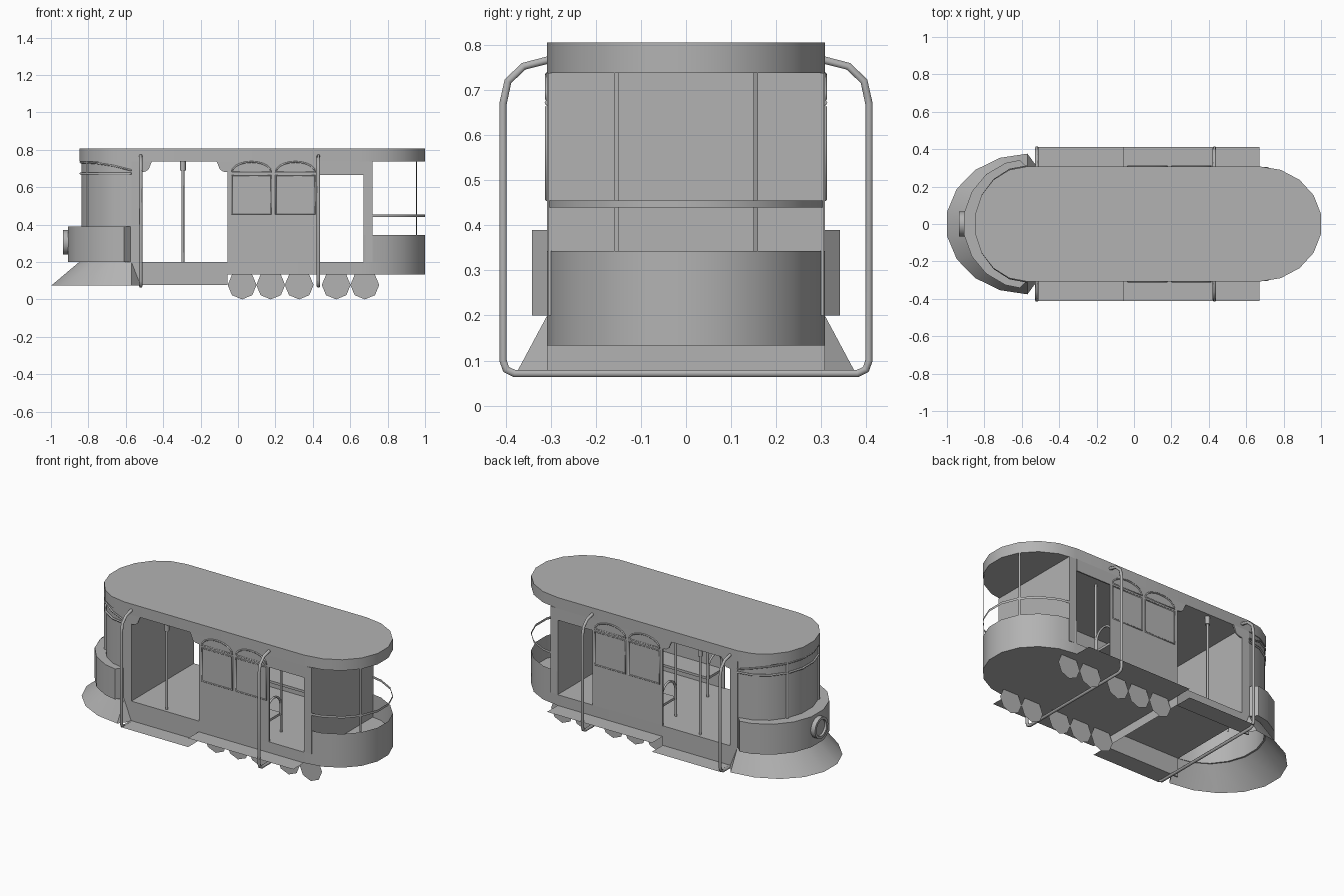
import bpy, bmesh, math

if "Cube" in bpy.data.objects:
    bpy.data.objects.remove(bpy.data.objects["Cube"])

grey = bpy.data.materials.new("grey")
grey.diffuse_color = (0.45, 0.45, 0.45, 1)
grey.use_nodes = True
grey.node_tree.nodes["Principled BSDF"].inputs["Base Color"].default_value = grey.diffuse_color


def add(name, mesh, angle=30):
    mesh.materials.clear()
    mesh.materials.append(grey)
    mesh.shade_smooth()
    mesh.set_sharp_from_angle(angle=math.radians(angle))
    ob = bpy.data.objects.new(name, mesh)
    bpy.context.collection.objects.link(ob)
    return ob


def from_faces(name, verts, faces):
    me = bpy.data.meshes.new(name)
    me.from_pydata(verts, [], faces)
    bm = bmesh.new()
    bm.from_mesh(me)
    bmesh.ops.recalc_face_normals(bm, faces=bm.faces)
    bm.to_mesh(me)
    bm.free()
    return add(name, me)


def prism(name, pts, lo, hi, axis="z"):
    """Closed prism from an outline, extruded along z, x or y."""
    put = {"z": lambda p, h: (p[0], p[1], h),
           "y": lambda p, h: (p[0], h, p[1]),
           "x": lambda p, h: (h, p[0], p[1])}[axis]
    n = len(pts)
    verts = [put(p, h) for h in (lo, hi) for p in pts]
    faces = [tuple(range(n)), tuple(range(n, 2 * n))]
    faces += [(i, (i + 1) % n, n + (i + 1) % n, n + i) for i in range(n)]
    return from_faces(name, verts, faces)


def box(name, x0, x1, y0, y1, z0, z1):
    return prism(name, [(x0, y0), (x1, y0), (x1, y1), (x0, y1)], z0, z1)


def wall(name, path, z0, z1):
    """Upright sheet following a plan path."""
    n = len(path)
    verts = [(x, y, z) for z in (z0, z1) for x, y in path]
    return from_faces(name, verts, [(i, i + 1, n + i + 1, n + i) for i in range(n - 1)])


def tube(name, pts, r, cyclic=False, res=1):
    cu = bpy.data.curves.new(name, "CURVE")
    cu.dimensions = "3D"
    cu.bevel_depth, cu.bevel_resolution, cu.use_fill_caps = r, res, True
    sp = cu.splines.new("POLY")
    sp.points.add(len(pts) - 1)
    for p, co in zip(sp.points, pts):
        p.co = (*co, 1)
    sp.use_cyclic_u = cyclic
    tmp = bpy.data.objects.new("tmp", cu)
    bpy.context.collection.objects.link(tmp)
    dg = bpy.context.evaluated_depsgraph_get()
    me = bpy.data.meshes.new_from_object(tmp.evaluated_get(dg))
    bpy.data.objects.remove(tmp)
    return add(name, me, 65)


def arc(cx, a, b, n=9):
    """Half ellipse in plan, from +y round to -y; a < 0 points forward."""
    return [(cx + a * math.sin(math.pi * i / n), b * math.cos(math.pi * i / n))
            for i in range(n + 1)]


W = 0.308
FX, RX = -0.57, 0.67
rear = arc(RX, 0.335, W)
nose = arc(FX, -0.283, W)

# Roof slab and floors; the front floor is open underneath
prism("roof", rear + nose[::-1], 0.738, 0.806)
prism("rear_floor", rear + [(-0.055, -W), (-0.055, W)], 0.133, 0.2)
box("front_floor", FX, -0.055, -W, W, 0.196, 0.2)
wall("floor_end", [(-0.055, -W), (-0.055, W)], 0.078, 0.133)

# Bulkheads
box("cab_bulkhead", -0.53, -0.52, -W, W, 0.2, 0.738)
box("rear_bulkhead", 0.67, 0.72, -W + 0.006, W - 0.006, 0.2, 0.738)

# Rear platform: low wall, rail and flat posts
wall("rear_low_wall", rear, 0.133, 0.343)
rail = [(0.72, 0.303)] + [p for p in rear if p[0] > 0.72] + [(0.72, -0.303)]
wall("rear_rail", rail, 0.44, 0.455)
for s in (1, -1):
    wall("rear_post", [(0.957, s * 0.15), (0.952, s * 0.16)], 0.343, 0.738)

# Side walls, windows and details, mirrored left and right
for s in (1, -1):
    y0, y1 = sorted((s * (W - 0.008), s * W))
    box("front_pillar", FX, -0.52, y0, y1, 0.2, 0.738)
    box("side_skirt", FX, -0.055, y0, y1, 0.078, 0.2)
    box("side_panel", -0.055, 0.43, y0, y1, 0.2, 0.738)
    box("door_header", 0.43, 0.67, y0, y1, 0.665, 0.738)
    box("rear_pillar", 0.67, 0.72, y0 - s * 0.002, y1 - s * 0.002, 0.2, 0.738)

    # Curved brackets in the wide opening
    for x, d in ((-0.52, 1), (-0.055, -1)):
        pts = [(x, 0.738), (x, 0.68), (x + d * 0.025, 0.683), (x + d * 0.042, 0.695),
               (x + d * 0.05, 0.715), (x + d * 0.06, 0.738)]
        prism("bracket", pts, y0, y1, "y")

    # Window frames with arched tops
    yt = s * W
    for x0 in (-0.033, 0.202):
        x1 = x0 + 0.21
        tube("window_frame", [(x0, yt, 0.457), (x1, yt, 0.457), (x1, yt, 0.663),
                              (x0, yt, 0.663)], 0.005, True)
        c = (x0 + x1) / 2
        arch = [(c - 0.105 * math.cos(math.pi * i / 10), yt,
                 0.68 + 0.055 * math.sin(math.pi * i / 10)) for i in range(11)]
        tube("window_arch", arch, 0.005, True)

    # Boarding steps
    ya, yb = s * W, s * 0.413
    for xa, xb, z in ((-0.52, -0.055, 0.078), (-0.055, 0.67, 0.133)):
        from_faces("step", [(xa, ya, z), (xb, ya, z), (xb, yb, z), (xa, yb, z)],
                   [(0, 1, 2, 3)])

    # Wheels, flat eight-sided discs
    for x in (0.022, 0.175, 0.327, 0.525, 0.678):
        ring = [(x + 0.077 * math.cos(math.pi * i / 4), s * 0.25,
                 0.077 + 0.077 * math.sin(math.pi * i / 4)) for i in range(8)]
        from_faces("wheel", ring, [tuple(range(8))])

    # Door poles
    tube("door_pole", [(-0.295, s * 0.28, 0.2), (-0.295, s * 0.28, 0.738)], 0.008)
    tube("pole_socket", [(-0.295, s * 0.28, 0.69), (-0.295, s * 0.28, 0.738)], 0.016)

    # Side bench with an arched rail and a pole at each end
    ba, bb = sorted((s * 0.157, s * 0.3))
    box("bench", -0.04, 0.407, ba, bb, 0.305, 0.32)
    for x in (-0.04, 0.407):
        tube("bench_pole", [(x, s * 0.157, 0.2), (x, s * 0.157, 0.738)], 0.008)
        hoop = [(x, s * (0.228 - 0.065 * math.cos(math.pi * i / 8)),
                 0.375 + 0.065 * math.sin(math.pi * i / 8)) for i in range(9)]
        tube("bench_rail", [(x, s * 0.163, 0.31)] + hoop + [(x, s * 0.293, 0.31)], 0.007)

# Grab hoops running down both sides and under the floor
half = [(0.305, 0.767), (0.36, 0.753), (0.395, 0.72), (0.406, 0.67),
        (0.406, 0.1), (0.399, 0.08), (0.38, 0.071)]
loop = half + [(-y, z) for y, z in reversed(half)]
for x in (-0.52, 0.43):
    tube("grab_hoop", [(x, y, z) for y, z in loop], 0.0095)

# Cab: upper wall, window trim and bulging lower apron
cab = arc(FX, -0.272, W - 0.004)
wall("cab_wall", cab, 0.2, 0.738)
trim = arc(FX, -0.276, W)
tube("cab_sill", [(x, y, 0.672) for x, y in trim], 0.006)
tube("cab_brow", [(x, y, 0.732 - 0.042 * (1 - math.sin(math.pi * i / 9)) ** 2)
                  for i, (x, y) in enumerate(trim)], 0.005)
for s in (1, -1):
    tube("cab_mullion", [(-0.807, s * 0.155, 0.39), (-0.807, s * 0.155, 0.738)], 0.007)
apron = [(-0.575, 0.305), (-0.61, 0.342)] + arc(FX, -0.343, 0.347)[1:-1] \
    + [(-0.61, -0.342), (-0.575, -0.305)]
prism("cab_apron", apron + cab[1:-1][::-1], 0.2, 0.39)

# Flared fender, open underneath
low = [(-0.52, W)] + arc(FX, -0.436, 0.376) + [(-0.52, -W)]
low = [(max(x, -1.0), y) for x, y in low]
top = [nose[0]] + nose + [nose[-1]]
n = len(low)
from_faces("fender", [(x, y, 0.073) for x, y in low] + [(x, y, 0.2) for x, y in top],
           [(i, i + 1, n + i + 1, n + i) for i in range(1, n - 2)]
           + [(0, 1, n + 1), (n - 2, n - 1, 2 * n - 2)])

# Headlight: drum with a raised rim
circle = [(math.cos(math.pi * i / 8), math.sin(math.pi * i / 8)) for i in range(16)]
prism("headlight", [(0.05 * c, 0.305 + 0.05 * d) for c, d in circle], -0.922, -0.9, "x")
ring = [(x, r * c, 0.305 + r * d) for x, r in
        ((-0.9, 0.066), (-0.936, 0.066), (-0.936, 0.05), (-0.915, 0.05)) for c, d in circle]
from_faces("headlight_rim", ring,
           [(k * 16 + i, k * 16 + (i + 1) % 16, k * 16 + 16 + (i + 1) % 16, k * 16 + 16 + i)
            for k in range(3) for i in range(16)])
